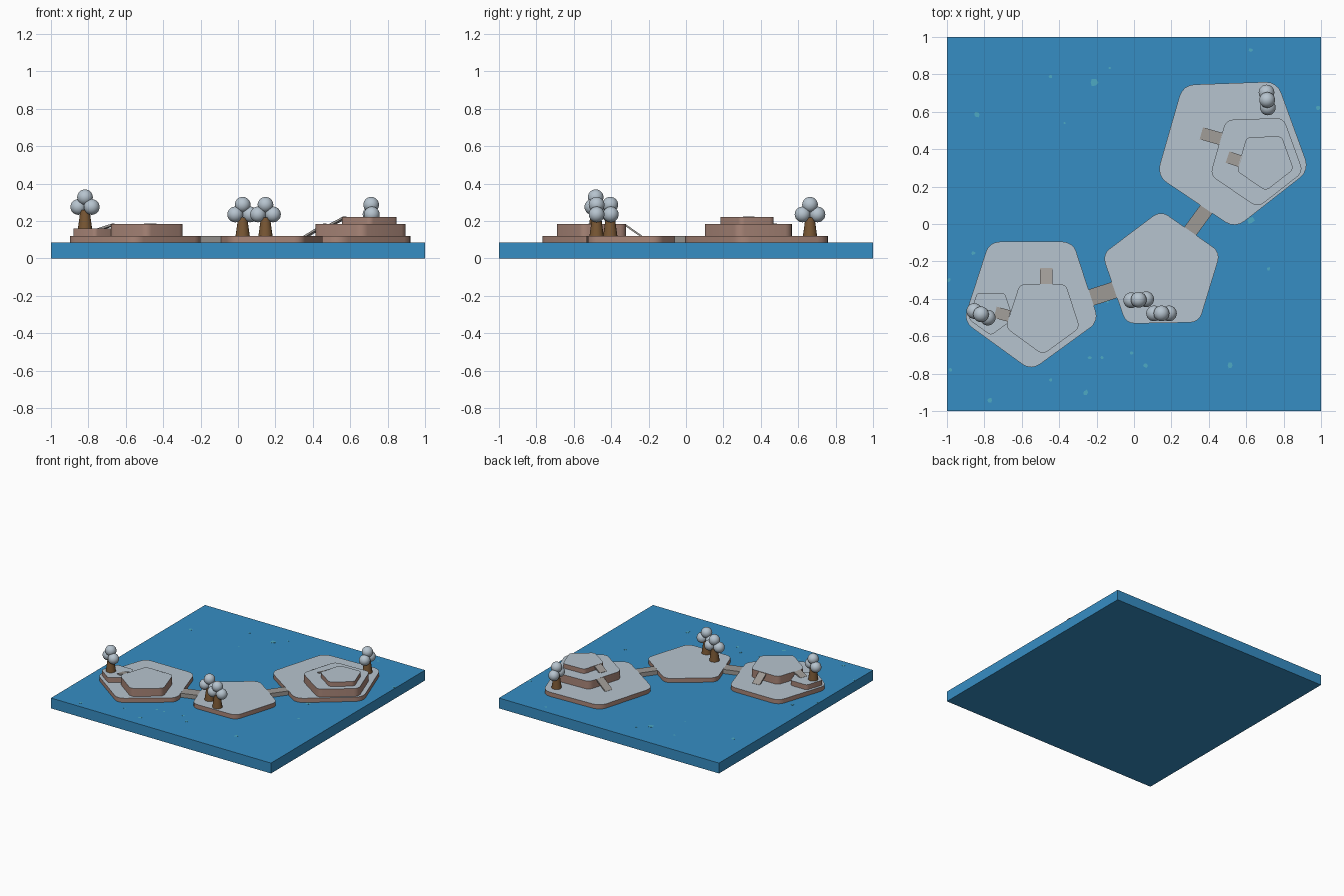
import bpy, bmesh, math, random
from mathutils import Vector, Matrix

if "Cube" in bpy.data.objects:
    bpy.data.objects.remove(bpy.data.objects["Cube"])

random.seed(4)


def material(name, r, g, b):
    m = bpy.data.materials.new(name)
    m.diffuse_color = (r, g, b, 1)
    m.use_nodes = True
    m.node_tree.nodes["Principled BSDF"].inputs["Base Color"].default_value = m.diffuse_color
    return m


WATER = material("water_blue", 0.037, 0.27, 0.55)
FOAM = material("ripple_teal", 0.075, 0.40, 0.55)
TOP = material("pale_blue_grey", 0.47, 0.55, 0.62)
CLIFF = material("cliff_brown", 0.40, 0.24, 0.19)
PATH = material("path_grey", 0.34, 0.32, 0.30)
BARK = material("bark_brown", 0.19, 0.095, 0.034)


def finish(bm, name, mats, smooth=False):
    mesh = bpy.data.meshes.new(name)
    bmesh.ops.recalc_face_normals(bm, faces=bm.faces[:])
    bm.to_mesh(mesh)
    bm.free()
    for m in mats:
        mesh.materials.append(m)
    if smooth:
        mesh.shade_smooth()
        mesh.set_sharp_from_angle(angle=math.radians(30))
    ob = bpy.data.objects.new(name, mesh)
    bpy.context.collection.objects.link(ob)
    return ob


def prism(name, points, z0, z1, mats, smooth=False):
    """Extrude an outline; upward faces get the last material."""
    bm = bmesh.new()
    base = bm.faces.new([bm.verts.new((x, y, z0)) for x, y in points])
    ext = bmesh.ops.extrude_face_region(bm, geom=[base])["geom"]
    bmesh.ops.translate(bm, vec=(0, 0, z1 - z0),
                        verts=[v for v in ext if isinstance(v, bmesh.types.BMVert)])
    bm.normal_update()
    for f in bm.faces:
        if all(v.co.z > z1 - 1e-5 for v in f.verts):
            f.material_index = len(mats) - 1
    return finish(bm, name, mats, smooth)


def terrace(name, cx, cy, radius, turn, z0, z1):
    """Regular pentagon with rounded corners."""
    r, steps, pts = 0.2 * radius, 4, []
    for i in range(5):
        a = math.radians(turn + 72 * i)
        d = radius - r / math.sin(math.radians(54))
        for k in range(steps + 1):
            b = a + math.radians(-36 + 72 * k / steps)
            pts.append((cx + d * math.cos(a) + r * math.cos(b),
                        cy + d * math.sin(a) + r * math.sin(b)))
    return prism(name, pts, z0, z1, [CLIFF, TOP], True)


def plank(name, start, end, width, thick):
    """Box whose top surface runs from start to end."""
    a, b = Vector(start), Vector(end)
    side = (b - a).cross(Vector((0, 0, 1))).normalized() * width / 2
    bm = bmesh.new()
    vs = [[bm.verts.new(p + s * side - Vector((0, 0, t)))
           for s, t in ((-1, 0), (1, 0), (1, thick), (-1, thick))] for p in (a, b)]
    bm.faces.new(vs[0])
    bm.faces.new(vs[1][::-1])
    for i in range(4):
        j = (i + 1) % 4
        bm.faces.new((vs[0][i], vs[1][i], vs[1][j], vs[0][j]))
    return finish(bm, name, [PATH])


def tree(name, x, y, z, angle):
    """Tapered trunk with three round leaf balls in a row."""
    bm = bmesh.new()
    bmesh.ops.create_cone(bm, cap_ends=True, segments=16, radius1=0.038, radius2=0.024,
                          depth=0.1, matrix=Matrix.Translation((x, y, z + 0.05)))
    finish(bm, name + "_trunk", [BARK], True)
    bm = bmesh.new()
    a = math.radians(angle)
    for off, h in ((-0.04, 0.115), (0.04, 0.115), (0, 0.167)):
        bmesh.ops.create_uvsphere(
            bm, u_segments=24, v_segments=14, radius=0.042,
            matrix=Matrix.Translation((x + off * math.cos(a), y + off * math.sin(a), z + h)))
    finish(bm, name + "_leaves", [TOP], True)


# Water slab
SEA, GROUND = 0.085, 0.12
prism("water", [(-1, -1), (1, -1), (1, 1), (-1, 1)], 0, SEA, [WATER])

# Islands and their raised terraces
terrace("back_island", 0.525, 0.405, 0.43, -88, SEA - 0.01, GROUND)
terrace("back_terrace", 0.653, 0.35, 0.262, -88, GROUND - 0.005, 0.185)
terrace("back_peak", 0.70, 0.337, 0.16, -88, 0.18, 0.222)
terrace("left_island", -0.55, -0.403, 0.381, -90, SEA - 0.01, GROUND)
terrace("left_terrace", -0.488, -0.49, 0.209, -90, GROUND - 0.005, 0.185)
terrace("left_step", -0.765, -0.47, 0.126, -90, GROUND - 0.005, 0.16)
terrace("middle_island", 0.148, -0.26, 0.333, 91, SEA - 0.01, GROUND)

# Bridges between islands
plank("left_bridge", (-0.25, -0.40, 0.119), (-0.09, -0.348, 0.119), 0.09, 0.034)
plank("back_bridge", (0.285, -0.06, 0.119), (0.395, 0.09, 0.119), 0.078, 0.034)

# Ramps between terraces
plank("back_ramp", (0.36, 0.485, 0.122), (0.465, 0.455, 0.186), 0.066, 0.012)
plank("peak_ramp", (0.50, 0.358, 0.187), (0.57, 0.335, 0.223), 0.064, 0.012)
plank("left_ramp", (-0.47, -0.235, 0.122), (-0.47, -0.327, 0.186), 0.066, 0.012)
plank("step_ramp", (-0.742, -0.472, 0.162), (-0.667, -0.492, 0.186), 0.062, 0.012)

# Trees
tree("left_tree", -0.818, -0.483, 0.16, -26)
tree("middle_tree_a", 0.025, -0.405, GROUND, 4)
tree("middle_tree_b", 0.147, -0.478, GROUND, 0)
tree("back_tree", 0.712, 0.663, GROUND, 95)

# Small ripple flecks on the water
flecks = [(-0.84, 0.585, 2), (-0.215, 0.755, 2.2), (-0.445, 0.79, 1), (-0.13, 0.835, .7),
          (0.625, 0.93, 1.2), (-0.37, 0.54, .6), (0.985, 0.62, 1.2), (0.625, 0.02, 2.2),
          (0.72, -0.24, 1.1), (-0.86, -0.155, 1.2), (-0.99, -0.3, 1.2), (-0.98, -0.78, 1.2),
          (-0.77, -0.94, 1.4), (-0.26, -0.90, 1.4), (-0.445, -0.835, .9), (-0.235, -0.715, 1.1),
          (-0.17, -0.715, 1.1), (-0.015, -0.69, 1.2), (0.06, -0.755, 1.4), (0.515, -0.755, 1.6),
          (-0.145, -0.41, 1.3)]
for n, (x, y, s) in enumerate(flecks):
    pts = []
    for k in range(6):
        r = 0.0105 * s * random.uniform(0.6, 1.15)
        pts.append((max(-1, min(1, x + r * math.cos(k * math.pi / 3))),
                    y + r * math.sin(k * math.pi / 3)))
    prism("ripple_%02d" % n, pts, SEA - 0.002, SEA + 0.001, [FOAM])
